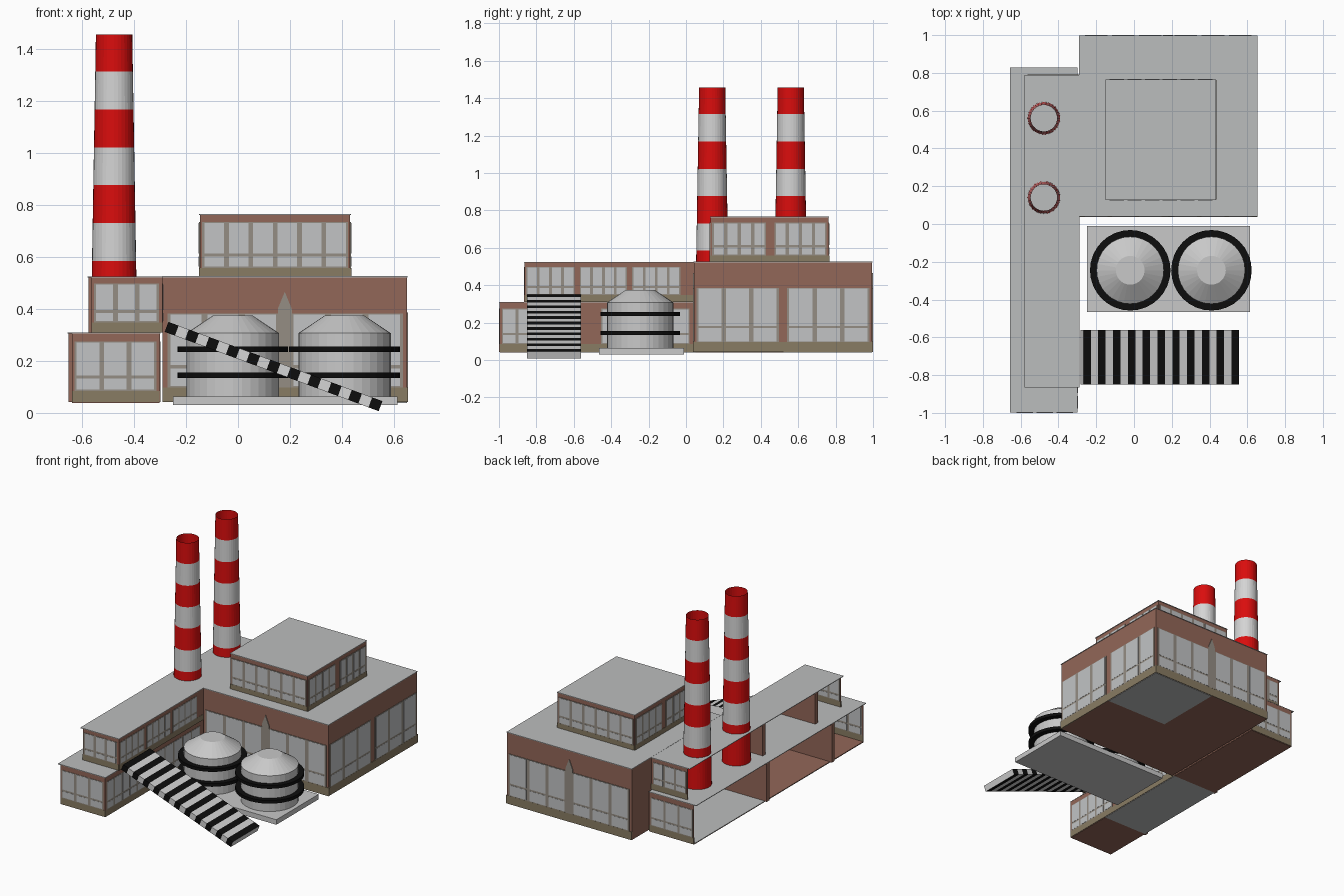
import bpy, bmesh, math

if "Cube" in bpy.data.objects:
    bpy.data.objects.remove(bpy.data.objects["Cube"])

COLOURS = {
    "brick_brown": (0.29, 0.135, 0.098), "base_olive": (0.25, 0.20, 0.125),
    "frame_taupe": (0.30, 0.27, 0.23), "window_grey": (0.54, 0.55, 0.56),
    "roof_grey": (0.50, 0.51, 0.51), "tank_grey": (0.58, 0.58, 0.58),
    "stripe_white": (0.66, 0.66, 0.66), "stripe_red": (0.70, 0.004, 0.004),
    "black": (0.004, 0.004, 0.004),
}
MATS = {}
for n, c in COLOURS.items():
    MATS[n] = bpy.data.materials.new(n)
    MATS[n].diffuse_color = (*c, 1)
NAMES = list(COLOURS)
BRICK, OLIVE, FRAME, GLASS, ROOF, TANK, WHITE, RED, BLACK = range(9)


class Part:
    """Collects shapes with colours into one object."""
    def __init__(self, name):
        self.name, self.bm = name, bmesh.new()

    def prism(self, ring_a, ring_b, mat, cap=None):
        a = [self.bm.verts.new(p) for p in ring_a]
        b = [self.bm.verts.new(p) for p in ring_b]
        n = len(a)
        faces = [self.bm.faces.new((a[i], a[(i + 1) % n], b[(i + 1) % n], b[i])) for i in range(n)]
        caps = [self.bm.faces.new(a[::-1]), self.bm.faces.new(b)]
        for f in faces:
            f.material_index = mat
        for f in caps:
            f.material_index = mat if cap is None else cap
        bmesh.ops.recalc_face_normals(self.bm, faces=faces + caps)

    def box(self, x0, x1, y0, y1, z0, z1, mat):
        ring = [(x0, y0), (x1, y0), (x1, y1), (x0, y1)]
        self.prism([(x, y, z0) for x, y in ring], [(x, y, z1) for x, y in ring], mat)

    def plate(self, axis, pos, a0, a1, z0, z1, t, mat):
        # thin plate centred on a wall plane, so it shows on both sides
        if axis == "x":
            self.box(pos - t, pos + t, a0, a1, z0, z1, mat)
        else:
            self.box(a0, a1, pos - t, pos + t, z0, z1, mat)

    def windows(self, axis, pos, a0, a1, z0, z1, cols, gap=0.018):
        self.plate(axis, pos, a0, a1, z0, z1, 0.0035, FRAME)
        w = (a1 - a0 - gap * cols) / cols
        bar = z0 + 0.28 * (z1 - z0)
        for i in range(cols):
            s = a0 + gap / 2 + i * (w + gap)
            self.plate(axis, pos, s, s + w, z0 + 0.005, bar - 0.006, 0.0046, GLASS)
            self.plate(axis, pos, s, s + w, bar + 0.006, z1 - 0.004, 0.0046, GLASS)

    def lathe(self, cx, cy, profile, mats, segs=32, closed=False):
        rings = [[self.bm.verts.new((cx + r * math.cos(2 * math.pi * i / segs),
                                     cy + r * math.sin(2 * math.pi * i / segs), z))
                  for i in range(segs)] for r, z in profile]
        pairs = list(zip(rings, rings[1:])) + ([(rings[-1], rings[0])] if closed else [])
        for (a, b), m in zip(pairs, mats):
            for i in range(segs):
                j = (i + 1) % segs
                self.bm.faces.new((a[i], a[j], b[j], b[i])).material_index = m
        return rings

    def done(self):
        me = bpy.data.meshes.new(self.name)
        used = sorted({f.material_index for f in self.bm.faces})
        for f in self.bm.faces:
            f.material_index = used.index(f.material_index)
        self.bm.to_mesh(me)
        self.bm.free()
        for u in used:
            me.materials.append(MATS[NAMES[u]])
        ob = bpy.data.objects.new(self.name, me)
        bpy.context.collection.objects.link(ob)


# Main hall: brick block, olive plinth, tall windows on front, back and right
p = Part("main_hall")
X0, X1, Y0, Y1 = -0.29, 0.65, 0.042, 0.995
p.box(X0, X1, Y0, Y1, 0.042, 0.522, BRICK)
p.box(X0, X1 + 0.003, Y0 - 0.003, Y1 + 0.003, 0.522, 0.526, ROOF)
for y in (Y0, Y1):
    p.plate("y", y, X0, X1 + 0.003, 0.042, 0.098, 0.004, OLIVE)
    p.windows("y", y, -0.272, 0.158, 0.098, 0.382, 3, 0.024)
    p.windows("y", y, 0.202, 0.635, 0.098, 0.382, 3, 0.024)
    # pointed pilaster
    prof = [(0.153, 0.098), (0.207, 0.098), (0.207, 0.40), (0.18, 0.466), (0.153, 0.40)]
    p.prism([(x, y - 0.0048, z) for x, z in prof], [(x, y + 0.0048, z) for x, z in prof], FRAME)
p.plate("x", X1, Y0, Y1, 0.042, 0.095, 0.004, OLIVE)
for a in (0.055, 0.54):
    p.windows("x", X1, a, a + 0.442, 0.095, 0.386, 3, 0.024)
# underside: one quarter is grey
p.box(0.18, X1, 0.52, Y1, 0.039, 0.043, ROOF)
p.done()

# Roof house on the main hall
p = Part("roof_house")
p.box(-0.147, 0.432, 0.13, 0.762, 0.522, 0.762, BRICK)
p.box(-0.15, 0.435, 0.127, 0.765, 0.762, 0.766, ROOF)
for y in (0.13, 0.762):
    p.plate("y", y, -0.147, 0.432, 0.526, 0.558, 0.004, OLIVE)
    p.windows("y", y, -0.138, 0.424, 0.558, 0.735, 6)
for x in (-0.147, 0.432):
    p.plate("x", x, 0.13, 0.762, 0.526, 0.558, 0.004, OLIVE)
    p.windows("x", x, 0.14, 0.428, 0.558, 0.735, 4)
    p.windows("x", x, 0.472, 0.752, 0.558, 0.735, 4)
p.done()


# Side wing: two open-sided storeys of thin walls, partitions and roof sheets
def storey(name, x0, x1, roof_x, y0, y1, z0, z1, wz0, wz1, groups, partitions):
    p = Part(name)
    t = 0.002
    for y in (y0, y1):
        p.plate("y", y, x0, x1, z0, z1, t, BRICK)
        p.plate("y", y, x0, x1, z0, wz0, 0.0035, OLIVE)
        p.windows("y", y, x0 + 0.008, x1 - 0.012, wz0, wz1, 3)
    p.plate("x", x1, y0, y1, z0, z1, t, BRICK)
    p.plate("x", x1, y0, 0.04, z0, wz0, 0.0035, OLIVE)
    for a, b, cols in groups:
        p.windows("x", x1, a, b, wz0, wz1, cols, 0.015)
    for y in partitions:
        p.box(roof_x + 0.004, x1, y - 0.014, y + 0.014, z0, z1, BRICK)
    p.box(roof_x, x1 + 0.003, y0 - 0.004, y1 + 0.003, z1 - 0.002, z1 + 0.002, ROOF)
    return p


p = storey("wing_ground_floor", -0.638, -0.302, -0.656, -0.995, 0.825, 0.042, 0.308, 0.085, 0.275,
           [(-0.985, -0.575, 5), (-0.455, 0.02, 5)], (0.05, -0.65))
# floor bays, coloured separately above and below
for a, b, top, under in ((-0.995, -0.65, BRICK, BRICK), (-0.65, 0.05, BRICK, ROOF), (0.05, 0.825, ROOF, BRICK)):
    p.box(-0.638, -0.302, a, b, 0.042, 0.045, top)
    p.box(-0.638, -0.302, a, b, 0.039, 0.042, under)
p.done()
p = storey("wing_upper_floor", -0.563, -0.292, -0.58, -0.862, 0.787, 0.31, 0.523, 0.348, 0.498,
           [(-0.855, -0.595, 4), (-0.568, -0.315, 4), (-0.288, -0.03, 4)], (-0.015, -0.58))
p.done()

# Chimneys: open tapered tubes with red and white bands
for k, y in enumerate((0.14, 0.56)):
    p = Part(f"chimney_{k + 1}")
    zs = [0.31, 0.585, 0.73, 0.878, 1.022, 1.167, 1.314, 1.456]
    p.lathe(-0.477, y, [(0.0895 - 0.0195 * (z - 0.31) / 1.146, z) for z in zs], [RED, WHITE] * 3 + [RED])
    p.done()

# Tanks with conical roofs and black hoops, on a slab
for k, x in enumerate((-0.02, 0.41)):
    p = Part(f"tank_{k + 1}")
    rings = p.lathe(x, -0.245, [(0.178, 0.06), (0.178, 0.307), (0.076, 0.375)], [TANK] * 2)
    p.bm.faces.new(rings[-1]).material_index = TANK
    p.done()
    p = Part(f"tank_hoops_{k + 1}")
    for z in (0.134, 0.235):
        p.lathe(x, -0.245, [(0.177, z), (0.213, z), (0.213, z + 0.021), (0.177, z + 0.021)],
                [BLACK] * 4, closed=True)
    p.done()
p = Part("tank_slab")
p.box(-0.25, 0.614, -0.465, -0.01, 0.03, 0.064, TANK)
p.done()

# Striped sloping conveyor
p = Part("conveyor")
ax, az, bx, bz = -0.275, 0.331, 0.5485, 0.026
L = math.hypot(bx - ax, bz - az)
nx, nz = (az - bz) / L * 0.0205, (bx - ax) / L * 0.0205
N = 21


def section(t):
    x, z = ax + (bx - ax) * t, az + (bz - az) * t
    return [(x - nx, -0.85, z - nz), (x + nx, -0.85, z + nz), (x + nx, -0.562, z + nz), (x - nx, -0.562, z - nz)]


for i in range(N):
    p.prism(section(i / N), section((i + 1) / N), WHITE if i % 2 else BLACK, WHITE)
p.done()

for m in bpy.data.materials:
    if m.users and not m.is_grease_pencil:
        m.use_nodes = True
        m.node_tree.nodes["Principled BSDF"].inputs["Base Color"].default_value = m.diffuse_color
